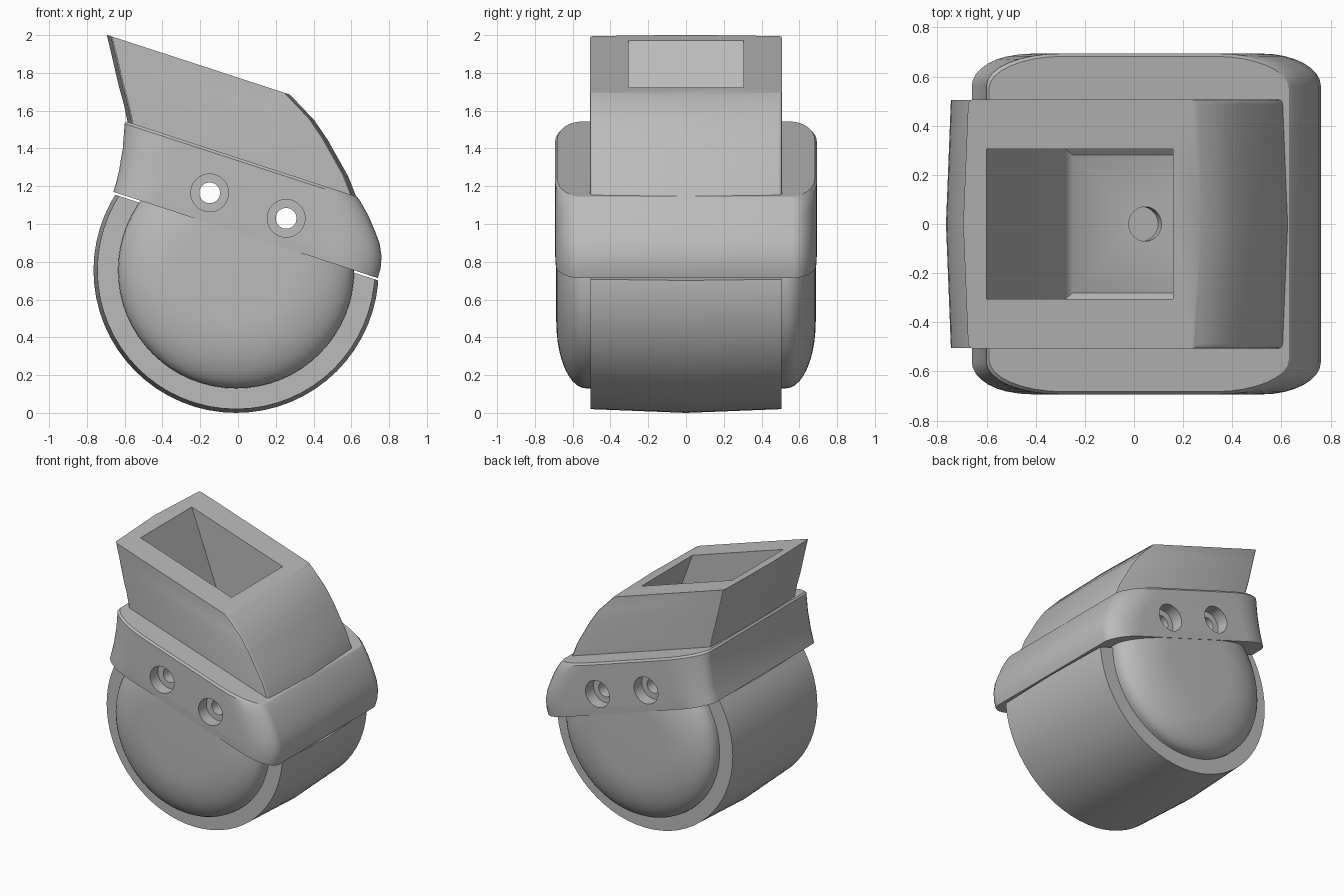
import bpy, bmesh, math
from mathutils import Vector, Matrix

cube = bpy.data.objects.get("Cube")
if cube:
    bpy.data.objects.remove(cube, do_unlink=True)

TILT = 0.326                      # fall of every tilted layer along x
HUB = Vector((-0.01, 0, 0.755))   # centre of the round lower half

grey = bpy.data.materials.new("plain grey")
grey.use_nodes = True
grey.diffuse_color = (0.5, 0.5, 0.5, 1)
grey.node_tree.nodes["Principled BSDF"].inputs["Base Color"].default_value = (0.5, 0.5, 0.5, 1)


def finish(name, bm):
    bmesh.ops.recalc_face_normals(bm, faces=bm.faces)
    mesh = bpy.data.meshes.new(name)
    bm.to_mesh(mesh)
    bm.free()
    mesh.materials.append(grey)
    obj = bpy.data.objects.new(name, mesh)
    bpy.context.collection.objects.link(obj)
    return obj


def ring(x0, x1, hy, rx, ry, segs, bulge):
    """Rounded rectangle, with an optional shallow peak on both x sides."""
    pts = []
    for q, (sx, sy) in enumerate([(1, 1), (-1, 1), (-1, -1), (1, -1)]):
        cx = x1 - rx if sx > 0 else x0 + rx
        for i in range(segs + 1):
            a = math.pi / 2 * (q + (i / segs if segs else 0.5))
            ox, oy = (rx * math.cos(a), ry * math.sin(a)) if segs else (0, 0)
            pts.append((cx + ox, sy * (hy - ry) + oy))
        if bulge and q % 2:
            pts.append((x0 - bulge, 0) if q == 1 else (x1 + bulge, 0))
    return pts


def loft(name, levels, segs=0, bulge=0):
    """Stack tilted outlines; level = (height, x0, x1, half depth, rx, ry)."""
    bm = bmesh.new()
    loops = [[bm.verts.new((x, y, c - TILT * x)) for x, y in ring(*shape, segs, bulge)]
             for c, *shape in levels]
    n = len(loops[0])
    for low, high in zip(loops, loops[1:]):
        for i in range(n):
            j = (i + 1) % n
            bm.faces.new((low[i], low[j], high[j], high[i]))
    bm.faces.new(loops[0])
    bm.faces.new(loops[-1])
    return finish(name, bm)


def lathe(name, half, top, segs):
    """Revolve a mirrored (y, radius) profile about the hub, cut by the tilted plane."""
    bm = bmesh.new()
    profile = [(-y, r) for y, r in reversed(half)] + [p for p in half if p[0] > 0]
    loops = []
    for y, r in profile:
        loops.append([bm.verts.new(HUB + Vector((r * math.cos(a), y, r * math.sin(a))))
                      for a in (2 * math.pi * i / segs for i in range(segs))])
    for a, b in zip(loops, loops[1:]):
        for i in range(segs):
            j = (i + 1) % segs
            bm.faces.new((a[i], a[j], b[j], b[i]))
    bm.faces.new(loops[0])
    bm.faces.new(loops[-1])
    cut = bmesh.ops.bisect_plane(bm, geom=bm.verts[:] + bm.edges[:] + bm.faces[:],
                                 plane_co=(0, 0, top), plane_no=(TILT, 0, 1), clear_outer=True)
    rim = [e for e in cut["geom_cut"] if isinstance(e, bmesh.types.BMEdge)]
    bmesh.ops.contextual_create(bm, geom=rim)
    return finish(name, bm)


def rod(name, start, end, radius):
    start, end = Vector(start), Vector(end)
    bm = bmesh.new()
    turn = (end - start).to_track_quat('Z', 'Y').to_matrix().to_4x4()
    bmesh.ops.create_cone(bm, cap_ends=True, segments=32, radius1=radius, radius2=radius,
                          depth=(end - start).length,
                          matrix=Matrix.Translation((start + end) / 2) @ turn)
    return finish(name, bm)


# Round lower body: wide rolling band and the softly rounded core
band = lathe("round_band", [(0, 0.755), (0.505, 0.735)], 0.943, 64)
arc = [math.pi / 2 * i / 10 for i in range(11)]
core = lathe("rounded_core",
             [(0.4, 0.625)] + [(0.53 + 0.157 * math.sin(a), 0.27 + 0.355 * math.cos(a)) for a in arc],
             0.97, 64)

# Tilted collar with rounded corners
collar = loft("collar", [
    (0.955, -0.66, 0.74, 0.69, 0.22, 0.13),
    (1.01, -0.645, 0.755, 0.693, 0.23, 0.13),
    (1.075, -0.63, 0.76, 0.693, 0.24, 0.13),
    (1.14, -0.62, 0.75, 0.693, 0.25, 0.13),
    (1.20, -0.61, 0.725, 0.693, 0.26, 0.13),
    (1.27, -0.605, 0.69, 0.693, 0.28, 0.13),
    (1.335, -0.60, 0.645, 0.693, 0.3, 0.13),
    (1.35, -0.59, 0.63, 0.682, 0.3, 0.13)], segs=8)

# Flared neck rising out of the collar
neck = loft("neck", [
    (1.30, -0.55, 0.62, 0.507, 0.02, 0.02),
    (1.35, -0.565, 0.605, 0.507, 0.02, 0.02),
    (1.44, -0.585, 0.565, 0.507, 0.02, 0.02),
    (1.52, -0.61, 0.51, 0.507, 0.02, 0.02),
    (1.60, -0.63, 0.455, 0.507, 0.02, 0.02),
    (1.68, -0.65, 0.385, 0.507, 0.02, 0.02),
    (1.775, -0.675, 0.255, 0.507, 0.02, 0.02)], segs=3, bulge=0.02)

# Cutters: slanted socket, drain hole, and stepped screw holes
socket = loft("socket_cutter", [
    (0.99, -0.25, 0.47, 0.28, 0, 0),
    (1.01, -0.278, 0.482, 0.305, 0, 0),
    (1.90, -0.653, 0.107, 0.305, 0, 0)])
drain = rod("drain_cutter", (-0.06, 0, 0.65), (0.06, 0, 1.02), 0.07)
screws = []
for x, z in ((-0.15, 1.165), (0.255, 1.03)):
    screws.append(rod("screw_cutter", (x, -1, z), (x, 1, z), 0.055))
    for side in (-1, 1):
        screws.append(rod("recess_cutter", (x, side * 0.6, z), (x, side, z), 0.1))

for part, cutters in ((neck, [socket]), (collar, [socket, drain] + screws), (core, [drain])):
    bpy.context.view_layer.objects.active = part
    for cutter in cutters:
        mod = part.modifiers.new("cut", 'BOOLEAN')
        mod.operation, mod.solver, mod.object = 'DIFFERENCE', 'EXACT', cutter
        bpy.ops.object.modifier_apply(modifier=mod.name)
for cutter in [socket, drain] + screws:
    bpy.data.objects.remove(cutter, do_unlink=True)

# Smooth curved areas, keep the edges crisp
for part in (band, core, collar, neck):
    bpy.ops.object.select_all(action='DESELECT')
    part.select_set(True)
    bpy.context.view_layer.objects.active = part
    bpy.ops.object.shade_smooth_by_angle(angle=math.radians(30))
